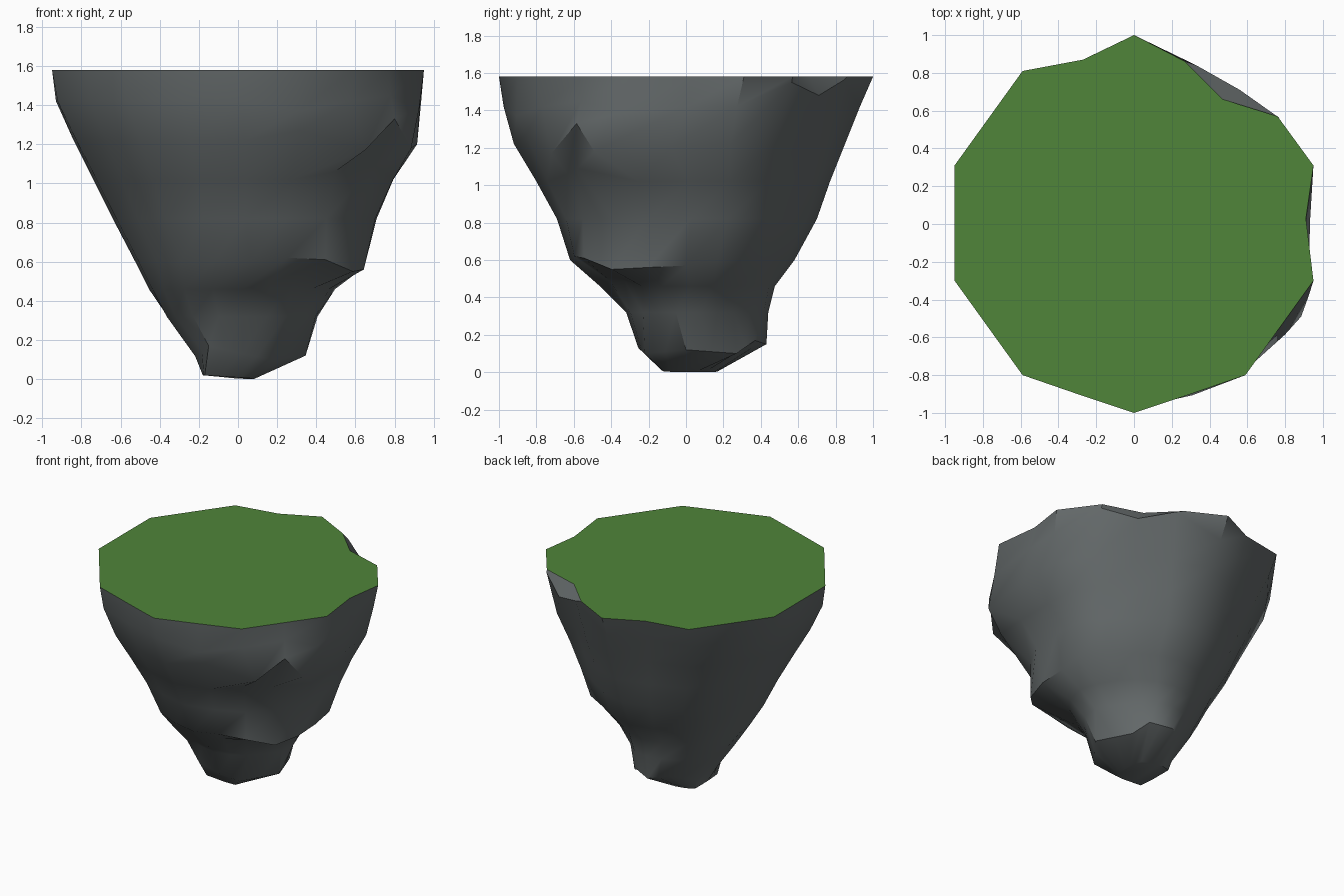
import bpy, bmesh, math
from mathutils import Vector

cube = bpy.data.objects.get("Cube")
if cube:
    bpy.data.objects.remove(cube, do_unlink=True)


def make_material(name, color):
    mat = bpy.data.materials.new(name)
    mat.use_nodes = True
    mat.diffuse_color = (*color, 1)
    bsdf = next(n for n in mat.node_tree.nodes if n.type == 'BSDF_PRINCIPLED')
    bsdf.inputs["Base Color"].default_value = (*color, 1)
    bsdf.inputs["Roughness"].default_value = 0.9
    return mat


def with_midpoints(points):
    """Double a closed ring of points by adding the middle of each side."""
    ring = []
    for a, b in zip(points, points[1:] + points[:1]):
        ring += [Vector(a), (Vector(a) + Vector(b)) / 2]
    return ring


rock = make_material("grey rock", (0.125, 0.14, 0.142))
grass = make_material("green grass", (0.079, 0.235, 0.042))

# Rim outline, counter-clockwise from the front point
rim = [(0, -1), (.3, -.9), (.59, -.8), (.77, -.55), (.95, -.3), (.91, .03), (.95, .31),
       (.76, .57), (.47, .66), (.27, .86), (0, 1), (-.27, .87), (-.59, .81), (-.77, .56),
       (-.95, .31), (-.95, 0), (-.95, -.3), (-.77, -.55), (-.59, -.8), (-.3, -.9)]

# Each level: height, x min, x max, y min, y max, roundness
levels = [(1.58, -.95, .95, -1, 1, 0),
          (1.42, -.93, .945, -.975, .93, .2),
          (1.22, -.84, .915, -.92, .85, .35),
          (1.02, -.74, .81, -.80, .77, .5),
          (.82, -.64, .72, -.69, .70, .6),
          (.60, -.525, .65, -.62, .58, .7),
          (.46, -.455, .50, -.46, .475, .8),
          (.32, -.36, .41, -.32, .44, .8)]

# Rocky irregularities: (level, rim point) -> (radial scale, height shift)
bumps = {(1, 1): (1.02, -.05), (1, 2): (.98, 0), (1, 5): (1.02, 0),
         (2, 1): (1.01, .05), (3, 2): (.98, .04),
         (5, 1): (1.03, .02), (5, 2): (1.09, .01), (5, 3): (1.1, -.05), (5, 4): (1.02, -.04),
         (5, 5): (1, -.03), (5, 6): (1.02, 0), (5, 7): (1.04, 0), (6, 1): (.95, .03),
         (6, 2): (.9, .03), (6, 3): (.91, 0), (6, 4): (.96, 0), (6, 6): (.96, 0),
         (6, 7): (.96, 0), (6, 17): (1.04, 0), (6, 18): (1.04, 0), (7, 2): (.95, 0),
         (7, 3): (.95, 0), (7, 6): (.9, 0), (7, 7): (.86, 0), (7, 8): (.93, 0),
         (7, 16): (1.05, 0), (7, 17): (1.1, 0), (7, 18): (1.1, 0)}

# Corners of the overhanging crag and of the notch below the rim
crags = {(1, 3): (.78, -.56, 1.45), (1, 4): (.925, -.38, 1.38),
         (2, 2): (.65, -.72, 1.17), (2, 3): (.80, -.585, 1.33), (2, 4): (.885, -.49, 1.18),
         (2, 5): (.915, -.08, 1.2), (3, 3): (.70, -.58, 1.09),
         (1, 7): (.765, .565, 1.55), (1, 8): (.56, .71, 1.48), (1, 9): (.33, .84, 1.56)}

# Foot edge and the small slanted sole below it
foot = [(.02, -.255, .13), (.17, -.22, .10), (.345, 0, .12), (.24, .27, .10), (.17, .37, .17),
        (.02, .43, .15), (-.10, .35, .17), (-.20, .16, .09), (-.22, -.06, .12),
        (-.15, -.25, .17)]
sole = [(-.02, -.13, .01), (.06, -.12, .005), (.08, -.05, 0), (.08, .05, 0), (.06, .15, 0),
        (-.03, .17, .005), (-.12, .17, .015), (-.18, .15, .02), (-.18, 0, .02),
        (-.17, -.13, .02)]

# Ring positions for every level
rings = []
for k, (z, x0, x1, y0, y1, roundness) in enumerate(levels):
    ring = []
    for i, (px, py) in enumerate(rim):
        u = Vector((px / .95, py)).lerp(Vector((px, py)).normalized(), roundness)
        scale, dz = bumps.get((k, i), (1, 0))
        x = (x0 + x1) / 2 + u.x * (x1 - x0) / 2 * scale
        y = (y0 + y1) / 2 + u.y * (y1 - y0) / 2 * scale
        ring.append(crags.get((k, i), (x, y, z + dz)))
    rings.append(ring)
rings += [with_midpoints(foot), with_midpoints(sole)]

# Loft the rock between the rings
bm = bmesh.new()
loops = [[bm.verts.new(p) for p in ring] for ring in rings]
n = len(rim)
for upper, lower in zip(loops, loops[1:]):
    for i in range(n):
        j = (i + 1) % n
        bm.faces.new((lower[i], lower[j], upper[j], upper[i]))
bm.faces.new(list(reversed(loops[-1])))

# Flat grass top
top = bm.faces.new(loops[0])
top.material_index = 1
bmesh.ops.recalc_face_normals(bm, faces=bm.faces[:])

mesh = bpy.data.meshes.new("floating_island")
bm.to_mesh(mesh)
bm.free()
mesh.materials.append(rock)
mesh.materials.append(grass)
island = bpy.data.objects.new("floating_island", mesh)
bpy.context.collection.objects.link(island)

bpy.ops.object.select_all(action='DESELECT')
island.select_set(True)
bpy.context.view_layer.objects.active = island
bpy.ops.object.shade_smooth_by_angle(angle=math.radians(41))
